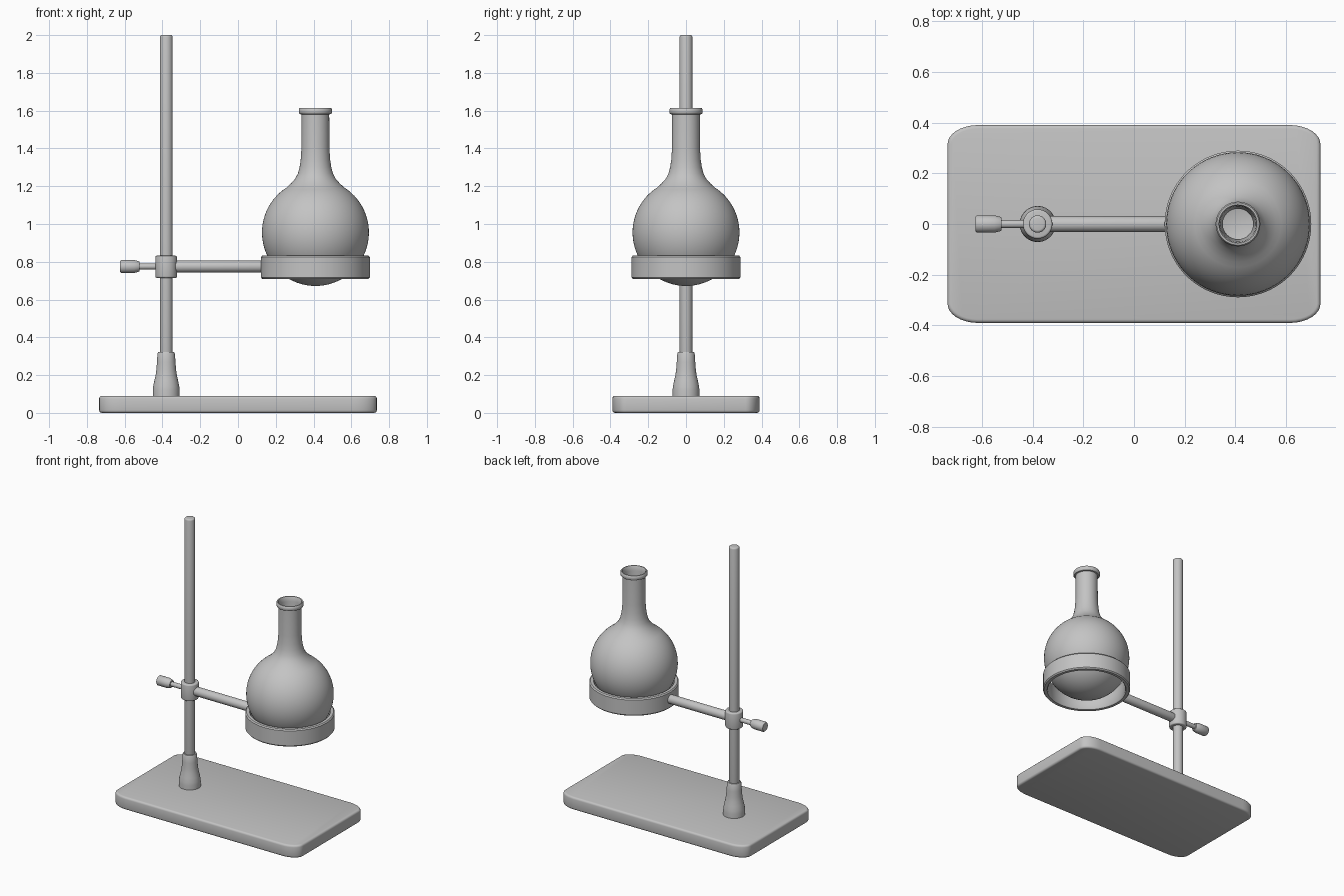
import bpy, bmesh, math
from mathutils import Matrix, Vector

if "Cube" in bpy.data.objects:
    bpy.data.objects.remove(bpy.data.objects["Cube"], do_unlink=True)

grey = bpy.data.materials.new("plain grey")
grey.use_nodes = True
COLOUR = (0.55, 0.55, 0.55, 1)
grey.diffuse_color = COLOUR
grey.node_tree.nodes["Principled BSDF"].inputs["Base Color"].default_value = COLOUR

ROD_X, FLASK_X, ARM_Z = -0.38, 0.41, 0.775
ALONG_X = Matrix.Rotation(math.pi / 2, 4, 'Y')


def finish(name, bm, angle=40):
    bmesh.ops.recalc_face_normals(bm, faces=bm.faces)
    mesh = bpy.data.meshes.new(name)
    bm.to_mesh(mesh)
    bm.free()
    mesh.materials.append(grey)
    obj = bpy.data.objects.new(name, mesh)
    bpy.context.collection.objects.link(obj)
    bpy.ops.object.select_all(action='DESELECT')
    obj.select_set(True)
    bpy.context.view_layer.objects.active = obj
    bpy.ops.object.shade_smooth_by_angle(angle=math.radians(angle))
    return obj


def lathe(name, profile, location, turn=Matrix(), closed=False, sides=64):
    """Revolve (radius, height) points about the z axis, then turn and place."""
    bm = bmesh.new()
    verts = [bm.verts.new((r, 0, z)) for r, z in profile]
    pairs = list(zip(verts, verts[1:]))
    if closed:
        pairs.append((verts[-1], verts[0]))
    edges = [bm.edges.new(p) for p in pairs]
    bmesh.ops.spin(bm, geom=verts + edges, axis=(0, 0, 1), cent=(0, 0, 0),
                   angle=math.tau, steps=sides, use_merge=True)
    bmesh.ops.remove_doubles(bm, verts=bm.verts, dist=1e-5)
    bm.transform(Matrix.Translation(Vector(location)) @ turn)
    return finish(name, bm)


def rounded_rod(r, low, high, b):
    """Profile of a solid cylinder with softened ends."""
    arc = [(r - b + b * math.cos(a), b * math.sin(a) - b)
           for a in (0, math.pi / 6, math.pi / 3, math.pi / 2)]
    bottom = [(x, low - z) for x, z in reversed(arc)]
    top = [(x, high + z) for x, z in arc]
    return [(0, low)] + bottom + top + [(0, high)]


# Base plate: rectangle with elongated round corners and softened edges
bm = bmesh.new()
outline = []
rx, ry = 0.12, 0.075
for quarter, (sx, sy) in enumerate([(1, 1), (-1, 1), (-1, -1), (1, -1)]):
    for i in range(9):
        a = (quarter + i / 8) * math.pi / 2
        outline.append(bm.verts.new((sx * (0.735 - rx) + rx * math.cos(a),
                                     sy * (0.39 - ry) + ry * math.sin(a), 0)))
face = bm.faces.new(outline)
made = bmesh.ops.extrude_face_region(bm, geom=[face])["geom"]
bmesh.ops.translate(bm, vec=(0, 0, 0.09),
                    verts=[g for g in made if isinstance(g, bmesh.types.BMVert)])
rims = [e for e in bm.edges if abs(e.verts[0].co.z - e.verts[1].co.z) < 1e-4]
bmesh.ops.bevel(bm, geom=rims, offset=0.014, segments=3, profile=0.5,
                affect='EDGES')
finish("base_plate", bm)

# Upright rod and its flared foot
lathe("upright_rod", rounded_rod(0.034, 0.08, 2.0, 0.01), (ROD_X, 0, 0))
lathe("rod_foot", [(0, 0.085), (0.071, 0.085), (0.071, 0.12), (0.069, 0.14),
                   (0.063, 0.17), (0.056, 0.2), (0.052, 0.23), (0.049, 0.27),
                   (0.046, 0.314), (0.042, 0.322), (0, 0.322)], (ROD_X, 0, 0))

# Clamp collar, side arm and tightening screw
lathe("clamp_collar", rounded_rod(0.058, 0.715, 0.832, 0.008), (ROD_X, 0, 0))
lathe("side_arm", rounded_rod(0.031, ROD_X, 0.14, 0.004), (0, 0, ARM_Z), ALONG_X)
lathe("screw_shaft", rounded_rod(0.016, -0.56, ROD_X, 0.003), (0, 0, ARM_Z), ALONG_X)
lathe("screw_knob", [(0, -0.625), (0.029, -0.625), (0.034, -0.619),
                     (0.034, -0.55), (0.029, -0.53), (0.025, -0.522),
                     (0, -0.522)], (0, 0, ARM_Z), ALONG_X)

# Support ring with softened rims
lathe("support_ring", [(0.256, 0.718), (0.262, 0.71), (0.282, 0.71),
                       (0.289, 0.718), (0.289, 0.824), (0.282, 0.832),
                       (0.262, 0.832), (0.256, 0.824)],
      (FLASK_X, 0, 0), closed=True, sides=96)

# Round flask: outer bulb, neck, rolled lip, then back down the inside
CENTRE, RADIUS, WALL = 0.955, 0.283, 0.014


def bulb(radius, end):
    steps = 30
    return [(radius * math.sin(end * i / steps),
             CENTRE - radius * math.cos(end * i / steps)) for i in range(steps + 1)]


shoulder = [(0.128, 1.216), (0.107, 1.24), (0.093, 1.267), (0.084, 1.3),
            (0.078, 1.34), (0.074, 1.4), (0.073, 1.58)]
lip = [(0.083, 1.582), (0.088, 1.589), (0.088, 1.607), (0.083, 1.614),
       (0.076, 1.614), (0.072, 1.608)]
outer = bulb(RADIUS, math.radians(148)) + shoulder
inner = bulb(RADIUS - WALL, math.radians(148)) + [(r - WALL, z) for r, z in shoulder]
inner[-1] = (0.07, 1.58)
lathe("round_flask", outer + lip + inner[::-1], (FLASK_X, 0, 0), sides=96)
